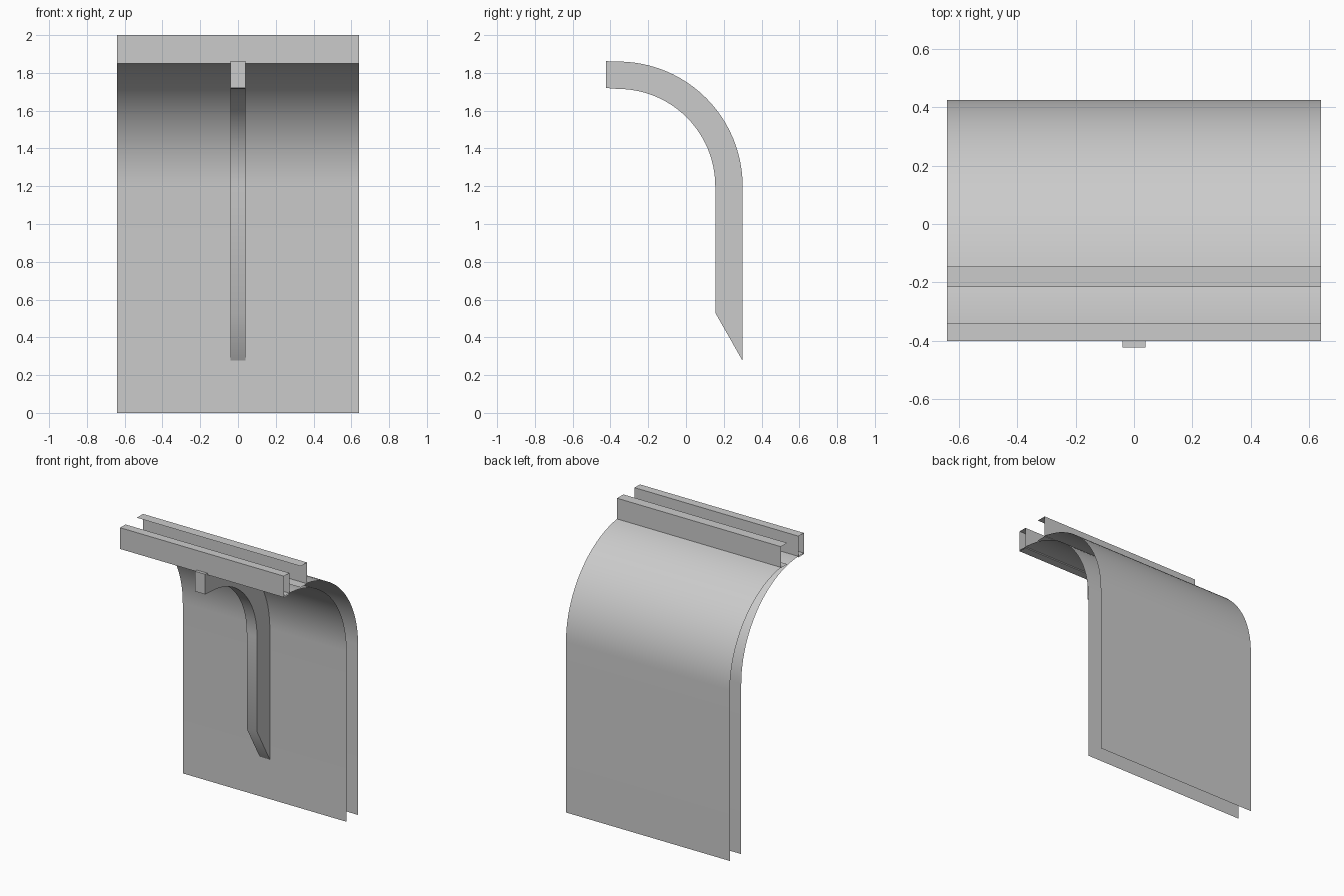
import bpy, math

if "Cube" in bpy.data.objects:
    bpy.data.objects.remove(bpy.data.objects["Cube"])

HALF = 0.64      # half width of the panels
SPRING = 1.2     # height where the bend starts


def arc(cy, r, end_y, n=24):
    """Points of a bend from vertical up and forward to end_y."""
    a1 = math.acos((end_y - cy) / r)
    return [(cy + r * math.cos(a1 * i / n), SPRING + r * math.sin(a1 * i / n))
            for i in range(n + 1)]


def make(name, verts, faces, smooth=False):
    me = bpy.data.meshes.new(name)
    me.from_pydata(verts, [], faces)
    me.update()
    ob = bpy.data.objects.new(name, me)
    bpy.context.collection.objects.link(ob)
    if smooth:
        bpy.ops.object.select_all(action='DESELECT')
        ob.select_set(True)
        bpy.context.view_layer.objects.active = ob
        bpy.ops.object.shade_smooth_by_angle(angle=math.radians(30))
    return ob


def extrude(name, prof, half, closed=False, caps=False, smooth=False):
    """Sweep a (y, z) profile along x as a thin sheet or capped solid."""
    n = len(prof)
    verts = [(s * half, y, z) for s in (-1, 1) for y, z in prof]
    faces = [(i, (i + 1) % n, n + (i + 1) % n, n + i)
             for i in range(n if closed else n - 1)]
    if caps:
        faces += [tuple(range(n))[::-1], tuple(range(n, 2 * n))]
    return make(name, verts, faces, smooth)


# two thin bent panels, open at the sides
extrude("outer_panel", [(0.425, 0)] + arc(-0.235, 0.66, -0.145), HALF, smooth=True)
inner = [(0.298, 0)] + arc(-0.36, 0.658, -0.36) + [(-0.40, 1.858)]
extrude("inner_panel", inner, HALF, smooth=True)

# bent support rib with a slanted foot
rib = [(0.30, 0.275)] + arc(-0.36, 0.66, -0.36) + [(-0.423, 1.862), (-0.423, 1.72)]
rib += arc(-0.36, 0.515, -0.36)[::-1] + [(0.155, 0.53)]
extrude("support_rib", rib, 0.04, closed=True, caps=True, smooth=True)

# front rail: open-ended tube
extrude("front_rail", [(-0.40, 1.85), (-0.40, 2), (-0.34, 2), (-0.34, 1.85)],
        HALF, closed=True)

# back rail: channel open to the front
extrude("back_rail", [(-0.215, 2), (-0.145, 2), (-0.145, 1.85), (-0.215, 1.85)], HALF)
